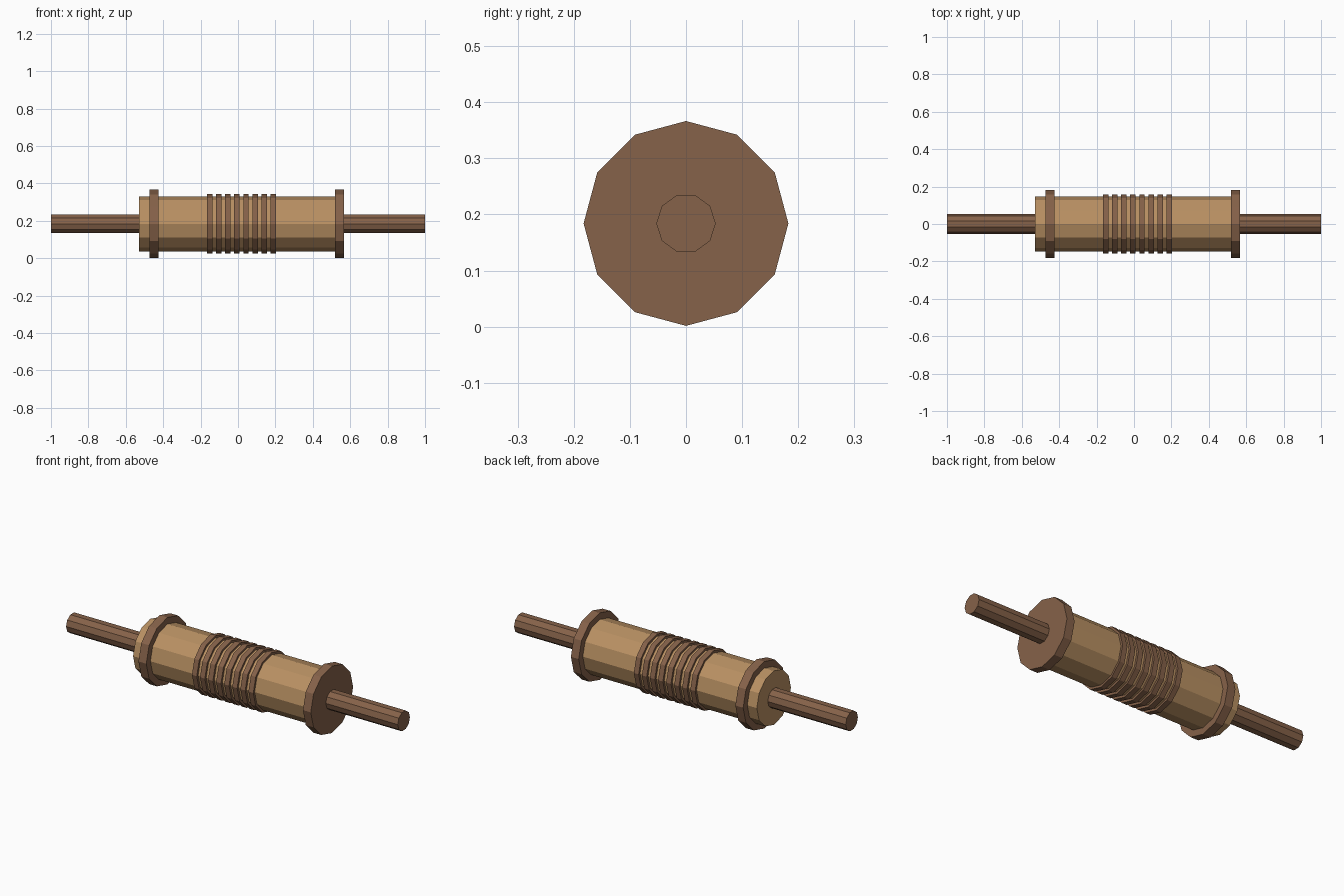
import bpy, bmesh
from math import sin, cos, tau

cube = bpy.data.objects.get("Cube")
if cube:
    bpy.data.objects.remove(cube, do_unlink=True)

AXIS_Z = 0.184


def material(name, rgb):
    mat = bpy.data.materials.new(name)
    mat.use_nodes = True
    color = (*rgb, 1.0)
    mat.diffuse_color = color
    bsdf = mat.node_tree.nodes["Principled BSDF"]
    bsdf.inputs["Base Color"].default_value = color
    bsdf.inputs["Roughness"].default_value = 0.8
    return mat


tan_wood = material("tan_wood", (0.49, 0.283, 0.125))
brown_wood = material("brown_wood", (0.238, 0.122, 0.067))


def prism(name, x_start, x_end, radius, sides, mat):
    """Flat-sided rod along x, with a corner on the y axis."""
    bm = bmesh.new()
    angles = [tau * i / sides for i in range(sides)]
    cap = bm.faces.new([bm.verts.new((x_start, radius * cos(a), radius * sin(a)))
                        for a in angles])
    grown = bmesh.ops.extrude_face_region(bm, geom=[cap], use_keep_orig=True)
    moved = [g for g in grown["geom"] if isinstance(g, bmesh.types.BMVert)]
    bmesh.ops.translate(bm, verts=moved, vec=(x_end - x_start, 0, 0))
    bmesh.ops.recalc_face_normals(bm, faces=bm.faces)
    mesh = bpy.data.meshes.new(name)
    bm.to_mesh(mesh)
    bm.free()
    mesh.materials.append(mat)
    obj = bpy.data.objects.new(name, mesh)
    obj.location.z = AXIS_Z
    bpy.context.collection.objects.link(obj)
    return obj


# Thin axle through the whole roller
prism("axle", -1.0, 1.0, 0.053, 10, brown_wood)

# Thick barrel
prism("barrel", -0.53, 0.53, 0.147, 12, tan_wood)

# Collars: one set in from the right end, one capping the left end
for name, x in (("right_collar", -0.449), ("left_collar", 0.543)):
    prism(name, x - 0.0235, x + 0.0235, 0.1825, 12, brown_wood)

# Row of cord windings around the middle
for i in range(8):
    x = -0.152 + i * 0.0487
    prism(f"winding_{i + 1}", x - 0.0145, x + 0.0145, 0.159, 12, brown_wood)
